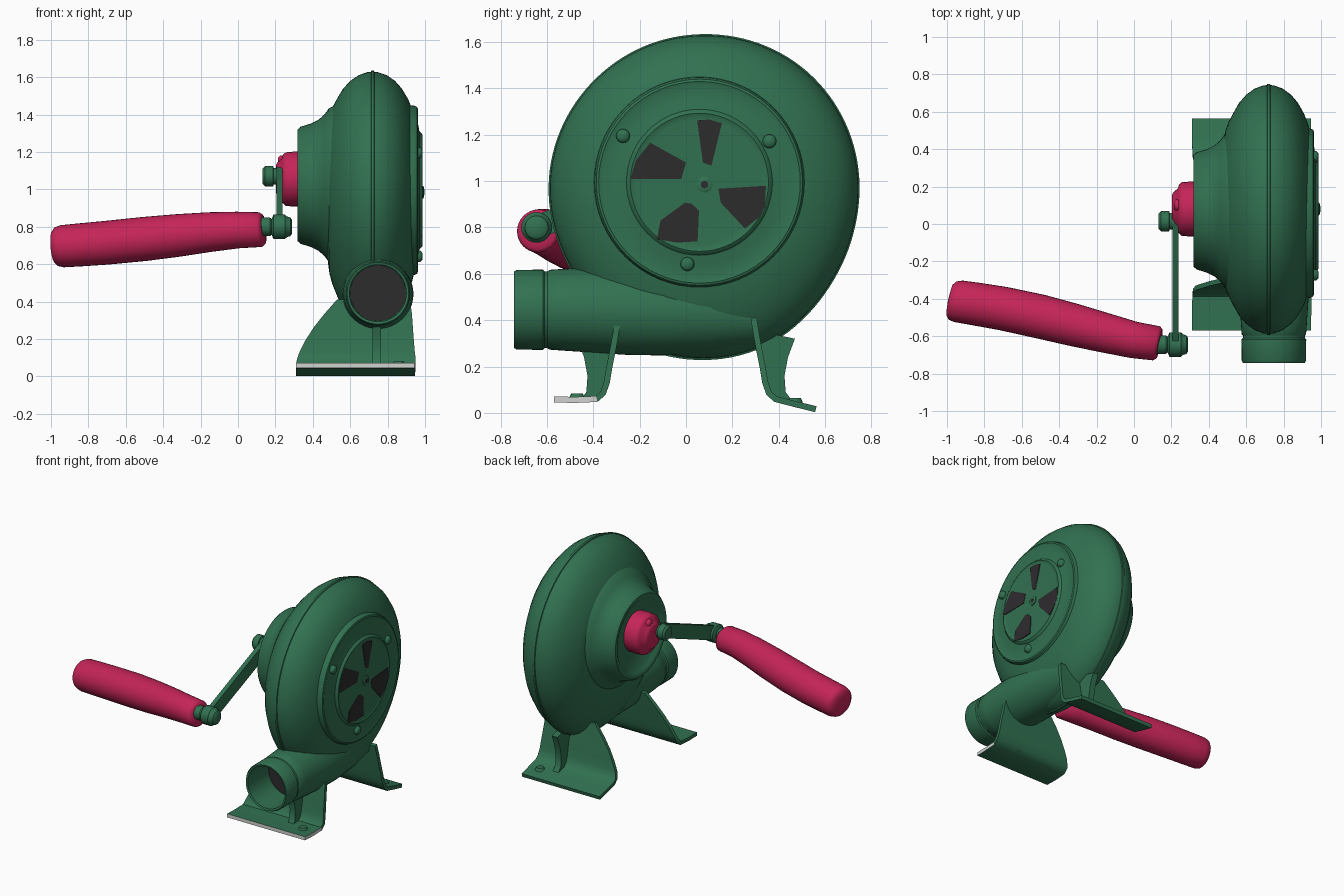
import bpy, bmesh, math
from mathutils import Vector

if "Cube" in bpy.data.objects:
    bpy.data.objects.remove(bpy.data.objects["Cube"])


def material(name, rgb):
    m = bpy.data.materials.new(name)
    m.diffuse_color = (*rgb, 1)
    m.use_nodes = True
    m.node_tree.nodes["Principled BSDF"].inputs["Base Color"].default_value = m.diffuse_color
    return m


GREEN = material("enamel green", (0.031, 0.165, 0.082))
RED = material("crimson", (0.56, 0.018, 0.098))
DARK = material("dark opening", (0.027, 0.025, 0.027))
PALE = material("bare edge", (0.62, 0.64, 0.62))


def finish(name, bm, mats, angle=35):
    bmesh.ops.recalc_face_normals(bm, faces=bm.faces)
    me = bpy.data.meshes.new(name)
    bm.to_mesh(me)
    bm.free()
    for m in mats:
        me.materials.append(m)
    for p in me.polygons:
        p.use_smooth = True
    me.set_sharp_from_angle(angle=math.radians(angle))
    ob = bpy.data.objects.new(name, me)
    bpy.context.collection.objects.link(ob)
    return ob


def loft(name, rings, mats, angle=35, rule=None):
    """Skin a list of equal-length closed rings and cap both ends."""
    bm = bmesh.new()
    vs = [[bm.verts.new(p) for p in ring] for ring in rings]
    n = len(vs[0])
    for a, b in zip(vs, vs[1:]):
        for i in range(n):
            j = (i + 1) % n
            bm.faces.new((a[i], a[j], b[j], b[i]))
    bm.faces.new(vs[0])
    bm.faces.new(vs[-1])
    bmesh.ops.recalc_face_normals(bm, faces=bm.faces)
    bm.normal_update()
    if rule:
        for f in bm.faces:
            f.material_index = rule(f)
    return finish(name, bm, mats, angle)


def circle_x(x, r, cy, cz, n):
    return [(x, cy + r * math.cos(2 * math.pi * i / n), cz + r * math.sin(2 * math.pi * i / n)) for i in range(n)]


def lathe_x(name, prof, cy, cz, mat, n=48, angle=35):
    """Turned part about an axis parallel to x; prof = (x, radius)."""
    return loft(name, [circle_x(x, r, cy, cz, n) for x, r in prof], [mat], angle)


def plate_x(name, yz, x0, x1, mat, angle=35):
    """Flat outline in the y-z plane extruded along x."""
    return loft(name, [[(x, y, z) for y, z in yz] for x in (x0, x1)], [mat], angle)


# volute housing: radius swells toward the bottom
CY, CZ = 0.08, 0.98
KEYS = [(-180, .67), (-150, .675), (-135, .69), (-120, .74), (-105, .75), (-75, .745), (-60, .725),
        (-45, .695), (-20, .67), (0, .665), (45, .66), (90, .65), (135, .655), (180, .67)]


def radius_raw(d):
    d = (d + 180) % 360 - 180
    for (a, ra), (b, rb) in zip(KEYS, KEYS[1:]):
        if a <= d <= b:
            return ra + (rb - ra) * (d - a) / (b - a)


def radius(d):
    return sum(radius_raw(d + k) for k in range(-12, 13, 3)) / 9


PROFILE = [(.482, 0), (.49, .15), (.503, .28), (.528, .45), (.562, .66), (.60, .81), (.645, .925), (.69, .982),
           (.71, .99), (.713, 1.012), (.727, 1.012), (.73, .99), (.75, .982), (.795, .925), (.84, .81),
           (.876, .66), (.91, .45), (.928, .28), (.94, .15), (.95, 0)]
N = 120
rings = []
for x, f in PROFILE:
    ring = []
    for i in range(N):
        d = -180 + 360 * i / N
        r = .38 + (radius(d) - .38) * f
        t = math.radians(d)
        ring.append((x, CY + r * math.cos(t), CZ + r * math.sin(t)))
    rings.append(ring)
loft("fan_housing", rings, [GREEN], 40)

# outlet pipe, hollow at the mouth, dark at its inner end
PIPE = [(.3, .13, .42), (.1, .17, .43), (-.1, .187, .435), (-.25, .19, .44), (-.4, .185, .445), (-.52, .177, .445),
        (-.59, .172, .445), (-.597, .166, .445), (-.61, .166, .445), (-.617, .173, .445), (-.73, .172, .445),
        (-.742, .165, .445), (-.738, .152, .445), (-.5, .148, .445)]
rings = [[(.748 + r * math.cos(2 * math.pi * i / 48), y, z + r * math.sin(2 * math.pi * i / 48))
          for i in range(48)] for y, r, z in PIPE]
loft("outlet_pipe", rings, [GREEN, DARK], 40,
     lambda f: 1 if all(abs(v.co.y + .5) < .001 for v in f.verts) else 0)

# intake side: cover plate, grille disc, dark slots, screws
GY, GZ = 0.058, 0.995
lathe_x("intake_cover", [(.92, .455), (.945, .452), (.958, .445), (.962, .435), (.957, .42), (.962, .36), (.97, .315),
                         (.982, .305), (.986, .298), (.982, .288), (.98, .27), (.984, .12), (.984, .01)],
        GY, GZ, GREEN, 64)
SLOTS = [
    [(.048, 1.262), (.10, 1.266), (.155, 1.25), (.11, 1.067), (.073, 1.08)],
    [(-.155, 1.166), (0, 1.08), (-.02, 1.01), (-.24, 1.01), (-.215, 1.09)],
    [(.345, .98), (.14, .967), (.15, .907), (.255, .795), (.31, .84), (.34, .89)],
    [(.056, .872), (.025, .902), (-.004, .907), (-.11, .83), (-.125, .75), (-.04, .735), (.05, .74)],
]
for k, s in enumerate(SLOTS):
    plate_x(f"intake_slot_{k + 1}", s, .979, .9865, DARK)
lathe_x("intake_hub", [(.975, .034), (.99, .034), (.994, .026), (.994, .012)], .08, .985, GREEN, 24)
lathe_x("intake_hub_hole", [(.99, .016), (.996, .016)], .08, .985, DARK, 16)
for k, (y, z) in enumerate([(-.272, 1.195), (.36, 1.172), (.006, .642)]):
    lathe_x(f"cover_screw_{k + 1}", [(.94, .03), (.975, .03), (.985, .02), (.987, .004)], y, z, GREEN, 16, 50)

# gear side: flared drum with dished face, crimson bearing
lathe_x("gear_drum", [(.35, .01), (.35, .235), (.325, .265), (.318, .28), (.318, .298), (.335, .313), (.39, .33),
                      (.43, .35), (.462, .378), (.485, .41), (.52, .43)], .07, 1.022, GREEN, 64, 45)
lathe_x("bearing", [(.36, .145), (.30, .147), (.255, .143), (.24, .13), (.235, .11), (.21, .09), (.203, .075),
                    (.203, .01)], .08, 1.055, RED, 28, 50)
lathe_x("bearing_knob", [(.26, .03), (.225, .03), (.215, .02), (.215, .004)], .1, 1.15, RED, 16, 50)

# crank arm: bar with rounded ends
P0, P1 = Vector((.015, 1.07)), Vector((-.645, .80))
ang = math.atan2(P1.y - P0.y, P1.x - P0.x)
outline = []
for p, start in ((P0, ang + math.pi / 2), (P1, ang - math.pi / 2)):
    for i in range(11):
        a = start + math.pi * i / 10
        outline.append((p.x + .05 * math.cos(a), p.y + .05 * math.sin(a)))
plate_x("crank_arm", outline, .205, .238, GREEN)
lathe_x("crank_nut", [(.24, .045), (.19, .045), (.188, .055), (.145, .055), (.132, .042), (.13, .004)],
        P0.x, P0.y, GREEN, 20)
lathe_x("handle_pivot", [(.10, .05), (.17, .05), (.18, .042), (.19, .066), (.25, .066), (.262, .055), (.28, .05),
                         (.29, .035), (.29, .004)], P1.x, P1.y, GREEN, 24)

# handle: swelling grip with rounded ends
GRIP = [(.138, -.642, .786, .04), (.136, -.641, .786, .08), (.12, -.638, .785, .093), (0, -.62, .783, .098),
        (-.15, -.583, .772, .106), (-.32, -.54, .754, .114), (-.5, -.495, .735, .118), (-.7, -.452, .715, .117),
        (-.85, -.427, .703, .115), (-.94, -.413, .696, .113), (-.97, -.409, .694, .104), (-.985, -.406, .692, .085),
        (-.99, -.405, .692, .04)]
d = Vector((-1.12, .235, -.095)).normalized()
u = d.cross(Vector((0, 0, 1))).normalized()
w = d.cross(u)
loft("handle", [[Vector(g[:3]) + g[3] * (u * math.cos(2 * math.pi * i / 32) + w * math.sin(2 * math.pi * i / 32))
                 for i in range(32)] for g in GRIP], [RED], 50)


# legs: bent sheet with flared side, plus a stiffening rib
def leg(name, path, mats, rule=None):
    t = .013
    rings = []
    for i, (y, z, x0, x1) in enumerate(path):
        a, b = path[max(i - 1, 0)], path[min(i + 1, len(path) - 1)]
        tan = Vector((b[0] - a[0], b[1] - a[1])).normalized()
        ny, nz = -tan.y * t, tan.x * t
        rings.append([(x0, y + ny, z + nz), (x1, y + ny, z + nz), (x1, y - ny, z - nz), (x0, y - ny, z - nz)])
    loft(name, rings, mats, 40, rule)


SHEET = [(.385, .06, .312, .95), (.358, .085, .315, .95), (.342, .13, .33, .945), (.332, .19, .36, .94),
         (.318, .26, .405, .935), (.305, .33, .46, .93), (.292, .41, .53, .92)]


def edge_rule(f):
    c = f.calc_center_median()
    return 1 if c.y < -.42 and (f.normal.y < -.8 or f.normal.x > .8) else 0


leg("front_leg", [(-.57, .058, .31, .945), (-.48, .056, .31, .948)] + [(-y, z, a, b) for y, z, a, b in SHEET],
    [GREEN, PALE], edge_rule)
leg("back_leg", [(.56, .016, .31, .945), (.47, .038, .31, .948)] + SHEET, [GREEN])
RIB = [(.28, .36), (.47, .32), (.44, .24), (.425, .16), (.43, .09), (.46, .05), (.36, .065), (.32, .2)]
for name, s in (("front_leg_rib", -1), ("back_leg_rib", 1)):
    plate_x(name, [(s * y, z) for y, z in RIB], .72, .765, GREEN)
# small foot bolts
for k, y in enumerate((-.47, .47)):
    bm = bmesh.new()
    bmesh.ops.create_cone(bm, cap_ends=True, segments=16, radius1=.035, radius2=.025, depth=.02)
    bmesh.ops.translate(bm, verts=bm.verts, vec=(.86, y, .073 if y < 0 else .055))
    finish(f"foot_bolt_{k + 1}", bm, [GREEN])
